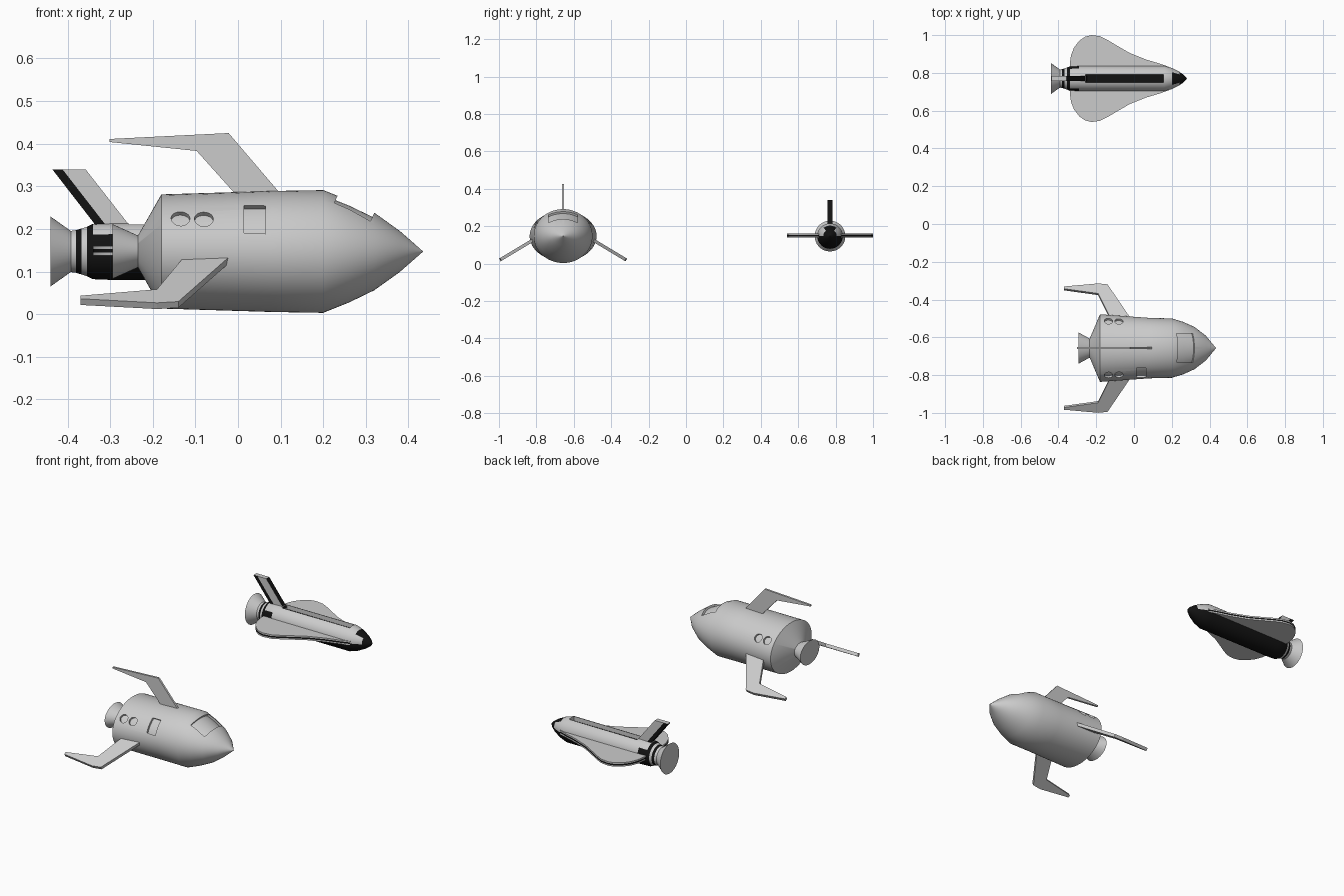
import bpy, bmesh, math
from mathutils import Matrix, Vector

if "Cube" in bpy.data.objects:
    bpy.data.objects.remove(bpy.data.objects["Cube"])


def material(name, v):
    m = bpy.data.materials.new(name)
    m.diffuse_color = (v, v, v, 1)
    m.use_nodes = True
    m.node_tree.nodes["Principled BSDF"].inputs["Base Color"].default_value = m.diffuse_color
    return m


GREY = material("light grey", 0.6)
BLACK = material("black", 0.006)


def finish(name, bm, smooth=True):
    bmesh.ops.recalc_face_normals(bm, faces=bm.faces[:])
    me = bpy.data.meshes.new(name)
    bm.to_mesh(me)
    bm.free()
    ob = bpy.data.objects.new(name, me)
    bpy.context.collection.objects.link(ob)
    me.materials.append(GREY)
    me.materials.append(BLACK)
    if smooth:
        shade(ob)
    return ob


def activate(ob):
    bpy.ops.object.select_all(action='DESELECT')
    bpy.context.view_layer.objects.active = ob
    ob.select_set(True)


def shade(ob):
    activate(ob)
    bpy.ops.object.shade_smooth_by_angle(angle=math.radians(25))


def loft(name, stations, yc, zc, seg=64):
    """Elliptic rings (x, half width, half height) joined along x."""
    bm = bmesh.new()
    rings = []
    for x, ry, rz in stations:
        rings.append([bm.verts.new((x, yc + ry * math.cos(2 * math.pi * i / seg),
                                    zc + rz * math.sin(2 * math.pi * i / seg)))
                      for i in range(seg)])
    for a, b in zip(rings, rings[1:]):
        for i in range(seg):
            j = (i + 1) % seg
            bm.faces.new((a[i], a[j], b[j], b[i]))
    bm.faces.new(rings[0])
    bm.faces.new(rings[-1])
    return finish(name, bm)


def plate(name, pts, t):
    """Outline thickened evenly to both sides."""
    bm = bmesh.new()
    f = bm.faces.new([bm.verts.new(p) for p in pts])
    f.normal_update()
    n = f.normal.copy()
    bmesh.ops.translate(bm, verts=bm.verts[:], vec=-n * t / 2)
    r = bmesh.ops.extrude_face_region(bm, geom=[f], use_keep_orig=True)
    bmesh.ops.translate(bm, vec=n * t,
                        verts=[v for v in r["geom"] if isinstance(v, bmesh.types.BMVert)])
    return finish(name, bm, False)


def box(name, size, loc, rot=None):
    bm = bmesh.new()
    bmesh.ops.create_cube(bm, size=1)
    bmesh.ops.scale(bm, verts=bm.verts[:], vec=size)
    m = Matrix.Translation(loc) @ (rot or Matrix())
    bmesh.ops.transform(bm, matrix=m, verts=bm.verts[:])
    return finish(name, bm, False)


def cut(ob, cutter, remove=True):
    activate(ob)
    mod = ob.modifiers.new("cut", 'BOOLEAN')
    mod.operation = 'DIFFERENCE'
    mod.solver = 'EXACT'
    mod.object = cutter
    bpy.ops.object.modifier_apply(modifier=mod.name)
    if remove:
        bpy.data.objects.remove(cutter)


def paint(ob, rule):
    for p in ob.data.polygons:
        p.material_index = 1 if rule(p.center, p.normal) else 0


# ---------- large rocket ----------
YA, ZA = -0.657, 0.147
hull_st = [(-0.235, 0.05, 0.037), (-0.18, 0.179, 0.134), (0.08, 0.160, 0.142),
           (0.2, 0.157, 0.144), (0.26, 0.139, 0.120), (0.32, 0.112, 0.091),
           (0.38, 0.066, 0.048), (0.434, 0.0006, 0.0006)]
hull = loft("large_hull", hull_st, YA, ZA)
liner = loft("hull_liner", [(x, max(a - 0.012, 0.0004), max(b - 0.012, 0.0004))
                            for x, a, b in hull_st], YA, ZA)
liner.hide_render = True
loft("large_nozzle", [(-0.294, 0.083, 0.064), (-0.234, 0.05, 0.037)], YA, ZA)

# recessed door, windshield and round side windows
cutters = [
    box("door_cutter", (0.05, 0.08, 0.082), (0.039, YA - 0.135, 0.226),
        Matrix.Rotation(math.radians(-39), 4, 'X')),
    box("windshield_cutter", (0.095, 0.155, 0.09), (0.277, YA, 0.258),
        Matrix.Rotation(math.radians(25), 4, 'Y')),
]
for side in (-1, 1):
    for x in (-0.135, -0.08):
        bm = bmesh.new()
        bmesh.ops.create_cone(bm, segments=32, radius1=0.022, radius2=0.022,
                              depth=0.08, cap_ends=True)
        m = (Matrix.Translation((x, YA + side * 0.144, 0.225))
             @ Matrix.Rotation(math.radians(-51 * side), 4, 'X'))
        bmesh.ops.transform(bm, matrix=m, verts=bm.verts[:])
        cutters.append(finish("window_cutter", bm, False))
for c in cutters:
    cut(c, liner, remove=False)
    cut(hull, c)
bpy.data.objects.remove(liner)
shade(hull)

# swept fins
plate("large_top_fin", [(0.112, YA, 0.268), (-0.022, YA, 0.425), (-0.302, YA, 0.411),
                        (-0.302, YA, 0.404), (-0.097, YA, 0.383), (0.006, YA, 0.268)], 0.011)
fin = [(-0.005, 0.135), (-0.14, 0.333), (-0.19, 0.338), (-0.37, 0.322),
       (-0.37, 0.31), (-0.19, 0.285), (-0.115, 0.135)]
for side, nm in ((-1, "large_front_fin"), (1, "large_back_fin")):
    plate(nm, [(x, YA + side * r, 0.138 - 0.6 * (r - 0.14)) for x, r in fin], 0.017)

# ---------- small shuttle ----------
YB, ZB = 0.77, 0.147
body_st = [(-0.395, 0.048), (-0.38, 0.05), (-0.367, 0.054), (-0.355, 0.058),
           (-0.34, 0.065), (-0.29, 0.067), (0.16, 0.068), (0.2, 0.056),
           (0.24, 0.036), (0.265, 0.018), (0.28, 0.0005)]
body = loft("small_body", [(x, r, r) for x, r in body_st], YB, ZB, 48)


def body_black(c, n):
    z = c.z - ZB
    if c.x < -0.34:
        return -0.38 < c.x < -0.367 or c.x > -0.355
    if c.x < -0.29:
        return z < 0.038
    return z < 0 or c.x > 0.24 or (c.x > 0.2 and n.z > 0.68)


paint(body, body_black)

# black-floored channel along the back
slot = box("channel_cutter", (0.414, 0.044, 0.07), (-0.05, YB, ZB + 0.075))
paint(slot, lambda c, n: n.z < -0.5)
cut(body, slot)
shade(body)
loft("small_nozzle", [(-0.44, 0.082, 0.082), (-0.392, 0.048, 0.048)], YB, ZB, 48)

# wing with a black line around its edge
half = [(-0.338, 0.04), (-0.34, 0.08), (-0.333, 0.125), (-0.318, 0.163), (-0.29, 0.2),
        (-0.258, 0.222), (-0.225, 0.23), (-0.18, 0.224), (-0.14, 0.204), (-0.10, 0.18),
        (-0.024, 0.136), (0.066, 0.1), (0.13, 0.081), (0.185, 0.062), (0.2, 0.03)]
outline = half + [(x, -y) for x, y in reversed(half)]
bm = bmesh.new()
levels = [[bm.verts.new((x, YB + y, 0.149 + dz)) for x, y in outline]
          for dz in (-0.011, -0.004, 0.004, 0.011)]
for k, (a, b) in enumerate(zip(levels, levels[1:])):
    for i in range(len(outline)):
        j = (i + 1) % len(outline)
        bm.faces.new((a[i], a[j], b[j], b[i])).material_index = int(k == 1)
bm.faces.new(levels[0])
bm.faces.new(levels[-1])
finish("small_wing", bm)

# tail fin with black leading edge and trailing strip
tail = plate("small_tail_fin", [(-0.412, YB, 0.34), (-0.358, YB, 0.34),
                                (-0.25, YB, 0.202), (-0.305, YB, 0.202)], 0.026)
paint(tail, lambda c, n: n.x > 0.5)
strip = plate("small_tail_strip", [(-0.436, YB, 0.34), (-0.412, YB, 0.34),
                                   (-0.305, YB, 0.202), (-0.329, YB, 0.202)], 0.026)
paint(strip, lambda c, n: n.z < 0.9)
